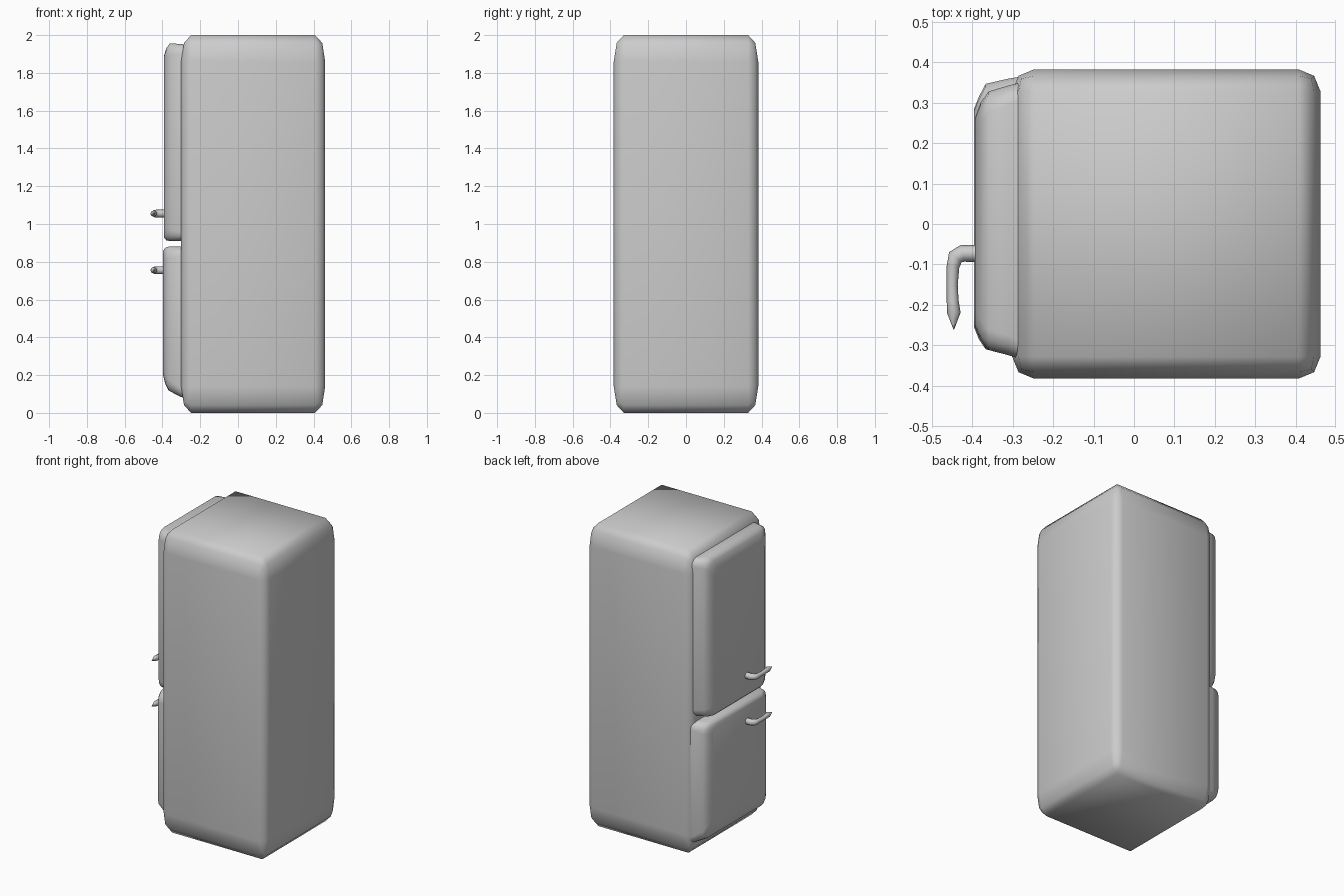
import bpy, bmesh, math

if "Cube" in bpy.data.objects:
    bpy.data.objects.remove(bpy.data.objects["Cube"])


def finish(name, bm, angle=60):
    bmesh.ops.recalc_face_normals(bm, faces=bm.faces)
    me = bpy.data.meshes.new(name)
    bm.to_mesh(me)
    bm.free()
    ob = bpy.data.objects.new(name, me)
    bpy.context.collection.objects.link(ob)
    bpy.ops.object.select_all(action='DESELECT')
    ob.select_set(True)
    bpy.context.view_layer.objects.active = ob
    bpy.ops.object.shade_smooth_by_angle(angle=math.radians(angle))
    return ob


def rounded_ring(bm, x, y0, y1, z0, z1, ry, rz, n=3):
    """Rounded rectangle in the plane x = const."""
    corners = [(y1 - ry, z1 - rz), (y0 + ry, z1 - rz), (y0 + ry, z0 + rz), (y1 - ry, z0 + rz)]
    ring = []
    for k, (cy, cz) in enumerate(corners):
        for i in range(n + 1):
            a = math.pi / 2 * (k + i / n)
            ring.append(bm.verts.new((x, cy + ry * math.cos(a), cz + rz * math.sin(a))))
    return ring


def door(name, sections):
    bm = bmesh.new()
    rings = [rounded_ring(bm, *s) for s in sections]
    for a, b in zip(rings, rings[1:]):
        for i in range(len(a)):
            j = (i + 1) % len(a)
            bm.faces.new((a[i], a[j], b[j], b[i]))
    bm.faces.new(rings[0])
    bm.faces.new(rings[-1])
    finish(name, bm)


def handle(name, z):
    path = [(-0.385, -0.073, 1), (-0.425, -0.073, 1), (-0.442, -0.082, 0.95), (-0.448, -0.105, 0.75),
            (-0.450, -0.15, 0.65), (-0.449, -0.19, 0.7), (-0.446, -0.22, 0.8), (-0.446, -0.262, 0.02)]
    cu = bpy.data.curves.new(name, 'CURVE')
    cu.dimensions = '3D'
    cu.bevel_depth = 0.021
    cu.bevel_resolution = 2
    cu.use_fill_caps = True
    sp = cu.splines.new('POLY')
    sp.points.add(len(path) - 1)
    for p, (x, y, r) in zip(sp.points, path):
        p.co = (x, y, z, 1)
        p.radius = r
    cu.splines[0].use_smooth = True
    ob = bpy.data.objects.new(name, cu)
    bpy.context.collection.objects.link(ob)


# Cabinet body: bevelled unit cube, then stretched so the rounding is taller than wide
bm = bmesh.new()
bmesh.ops.create_cube(bm, size=1)
bmesh.ops.bevel(bm, geom=bm.edges[:], offset=0.07, segments=2, profile=0.5, affect='EDGES')
bmesh.ops.scale(bm, vec=(0.763, 0.765, 2), verts=bm.verts)
bmesh.ops.translate(bm, vec=(0.08, 0, 1), verts=bm.verts)
finish("cabinet_body", bm)

# Doors: sections as x, y0, y1, z0, z1, corner radii
door("upper_door", [
    (-0.272, -0.337, 0.352, 0.910, 1.950, 0.04, 0.04),
    (-0.310, -0.325, 0.343, 0.910, 1.953, 0.05, 0.05),
    (-0.360, -0.312, 0.328, 0.910, 1.957, 0.05, 0.06),
    (-0.380, -0.285, 0.300, 0.914, 1.930, 0.05, 0.06),
    (-0.393, -0.255, 0.265, 0.930, 1.885, 0.04, 0.05)])
door("lower_door", [
    (-0.272, -0.337, 0.366, 0.072, 0.880, 0.04, 0.04),
    (-0.310, -0.325, 0.360, 0.088, 0.880, 0.05, 0.05),
    (-0.367, -0.310, 0.347, 0.118, 0.880, 0.05, 0.06),
    (-0.384, -0.285, 0.315, 0.150, 0.875, 0.05, 0.06),
    (-0.396, -0.255, 0.285, 0.195, 0.860, 0.04, 0.05)])

# Hooked door handles
handle("upper_handle", 1.055)
handle("lower_handle", 0.755)
